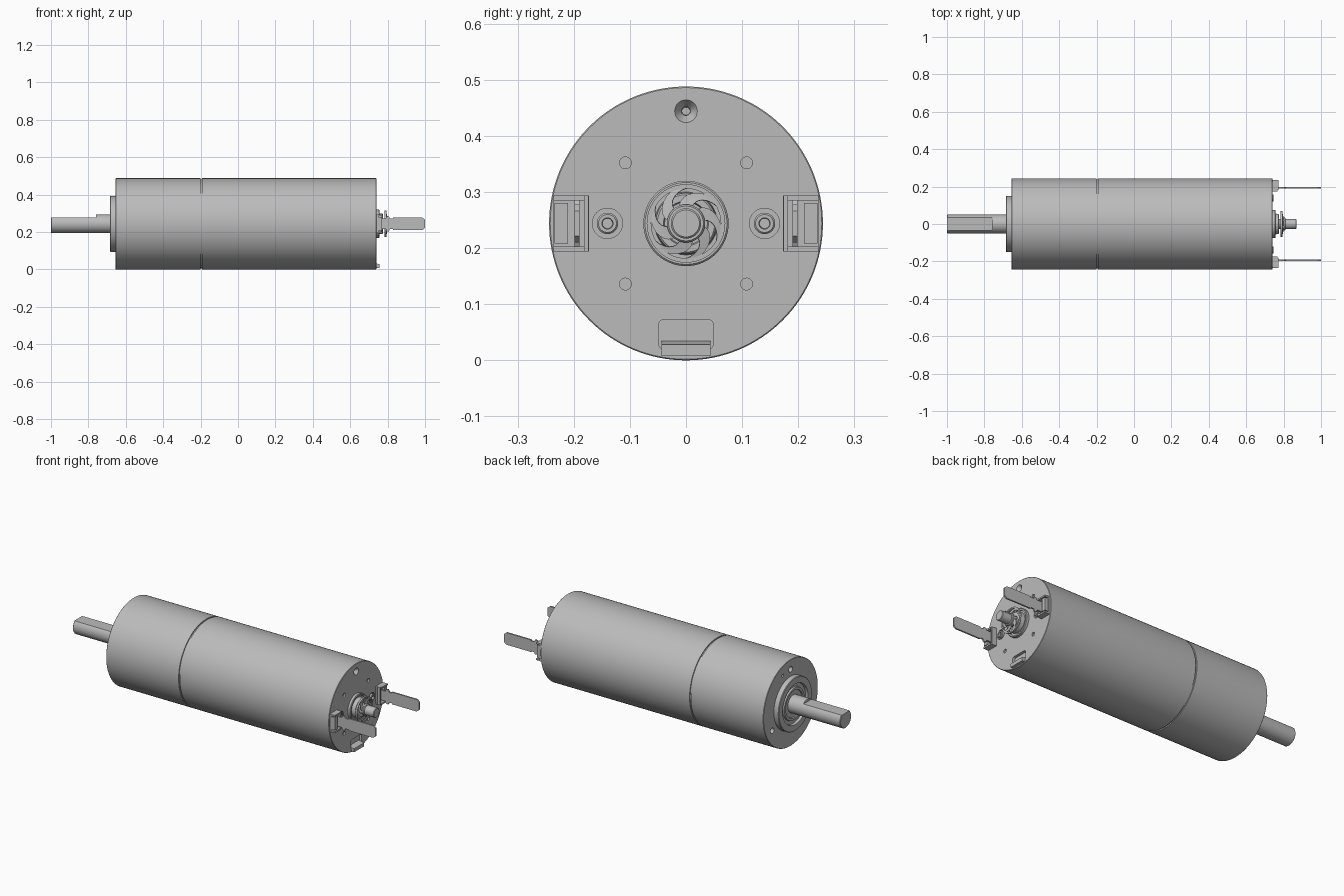
import bpy, bmesh, math
from math import sin, cos, pi
from mathutils import Matrix, Vector

cube = bpy.data.objects.get("Cube")
if cube:
    bpy.data.objects.remove(cube, do_unlink=True)

CZ = 0.244   # height of the motor axis
R = 0.244    # body radius
END = 0.74   # rear face

metal = bpy.data.materials.new("brushed grey metal")
GREY = (0.5, 0.5, 0.5, 1)
metal.diffuse_color = GREY
metal.use_nodes = True
metal.node_tree.nodes["Principled BSDF"].inputs["Base Color"].default_value = GREY


def make(name, bm):
    bmesh.ops.recalc_face_normals(bm, faces=bm.faces)
    me = bpy.data.meshes.new(name)
    bm.to_mesh(me)
    bm.free()
    me.materials.append(metal)
    ob = bpy.data.objects.new(name, me)
    bpy.context.collection.objects.link(ob)
    return ob


def activate(ob):
    bpy.ops.object.select_all(action='DESELECT')
    ob.select_set(True)
    bpy.context.view_layer.objects.active = ob


def smooth(ob):
    activate(ob)
    bpy.ops.object.shade_smooth_by_angle(angle=math.radians(30))
    return ob


def lathe(name, profile, y=0, z=0, n=64):
    """Revolve (x, radius) points about the x direction; closed by end caps."""
    bm = bmesh.new()
    rings = []
    for x, r in profile:
        rings.append([bm.verts.new((x, y + r * sin(2 * pi * i / n), CZ + z + r * cos(2 * pi * i / n)))
                      for i in range(n)])
    for a, b in zip(rings, rings[1:]):
        for i in range(n):
            j = (i + 1) % n
            bm.faces.new((a[i], a[j], b[j], b[i]))
    bm.faces.new(rings[0])
    bm.faces.new(rings[-1])
    return smooth(make(name, bm))


def box(name, x, y, z, bevel=0):
    """Box from (min, max) pairs; z is measured from the axis."""
    bm = bmesh.new()
    bmesh.ops.create_cube(bm, size=1)
    for v in bm.verts:
        v.co = Vector([lo + (hi - lo) * (c + 0.5) for (lo, hi), c in zip((x, y, z), v.co)])
        v.co.z += CZ
    if bevel:  # round the edges running along x
        edges = [e for e in bm.edges if abs(e.verts[0].co.x - e.verts[1].co.x) > 1e-5]
        bmesh.ops.bevel(bm, geom=edges, offset=bevel, segments=4, affect='EDGES', profile=0.5)
    return make(name, bm)


def cut(ob, cutters):
    for c in cutters:
        m = ob.modifiers.new("cut", 'BOOLEAN')
        m.operation, m.solver, m.object = 'DIFFERENCE', 'EXACT', c
        activate(ob)
        bpy.ops.object.modifier_apply(modifier=m.name)
        bpy.data.objects.remove(c, do_unlink=True)
    smooth(ob)


# Gearbox housing with stepped boss and ringed bearing face
gearbox = lathe("gearbox_housing", [
    (-0.672, 0.04), (-0.672, 0.075), (-0.679, 0.077), (-0.679, 0.09), (-0.670, 0.092),
    (-0.670, 0.112), (-0.685, 0.114), (-0.685, 0.147), (-0.682, 0.15), (-0.655, 0.15),
    (-0.655, R - 0.002), (-0.653, R), (-0.201, R), (-0.201, 0.1)], n=128)
holes = []
for k in range(3):
    a = 2 * pi * k / 3
    holes.append(lathe("mount_hole_cutter", [(-0.7, 0.016), (-0.60, 0.016)],
                       0.19 * sin(a), 0.19 * cos(a), 24))
holes.append(lathe("pin_hole_cutter", [(-0.7, 0.008), (-0.64, 0.008)], 0.07, 0.18, 16))
cut(gearbox, holes)

# Seam groove and motor can
lathe("seam_ring", [(-0.21, R - 0.006), (-0.18, R - 0.006)], n=128)
can = lathe("motor_can", [(-0.193, 0.1), (-0.193, R), (END - 0.002, R), (END, R - 0.002),
                          (END, 0.1)], n=128)
cutters = [lathe("oil_dimple_cutter", [(0.70, 0.007), (0.722, 0.008), (0.75, 0.027)], 0, 0.2, 32)]
cutters += [lathe("vent_cutter", [(0.732, 0.0105), (0.75, 0.0105)], sy * 0.108, sz * 0.108, 24)
            for sy in (-1, 1) for sz in (-1, 1)]
cutters += [lathe("screw_well_cutter", [(0.728, 0.027), (0.75, 0.027)], s * 0.14, 0, 32)
            for s in (-1, 1)]
cutters.append(box("slot_cutter", (0.725, 0.76), (-0.049, 0.049), (-0.224, -0.171), 0.01))
cut(can, cutters)

# Output shaft with a flat on top
shaft = lathe("output_shaft", [(-1, 0.047), (-0.997, 0.05), (-0.66, 0.05)])
cut(shaft, [box("flat_cutter", (-1.1, -0.76), (-0.1, 0.1), (0.035, 0.1))])

# Rear bearing hub, neck and shaft stub
lathe("rear_hub", [(0.73, 0.076), (0.753, 0.076), (0.756, 0.073), (0.756, 0.066),
                   (0.75, 0.064), (0.75, 0.056), (0.772, 0.054), (0.775, 0.051),
                   (0.775, 0.04), (0.768, 0.038), (0.768, 0.02)])
lathe("rear_shaft", [(0.73, 0.027), (0.865, 0.027), (0.868, 0.024)], n=48)
lathe("washer_collar", [(0.782, 0.02), (0.782, 0.034), (0.806, 0.034), (0.81, 0.031),
                        (0.81, 0.02)], n=48)

# Dished washer: rim and swept blades
rim = [(0.784, 0.062), (0.784, 0.07), (0.794, 0.07), (0.794, 0.062), (0.784, 0.062)]
lathe_rim = lathe("washer_rim", rim)
bm = bmesh.new()
bm.from_mesh(lathe_rim.data)
bmesh.ops.delete(bm, geom=[f for f in bm.faces if len(f.verts) > 4], context='FACES_ONLY')
bmesh.ops.remove_doubles(bm, verts=bm.verts, dist=1e-5)
bmesh.ops.recalc_face_normals(bm, faces=bm.faces)
bm.to_mesh(lathe_rim.data)
bm.free()

bm = bmesh.new()
for k in range(6):
    rows = []
    for i in range(9):
        t = i / 8
        r = 0.030 + 0.034 * t
        mid = 2 * pi * k / 6 + 0.9 * t * t
        half = 0.38 - 0.16 * t
        rows.append([bm.verts.new((0.799 - 0.008 * t, r * sin(mid + s * half),
                                   CZ + r * cos(mid + s * half))) for s in (-1, 1)])
    for a, b in zip(rows, rows[1:]):
        bm.faces.new((a[0], a[1], b[1], b[0]))
blades = make("washer_blades", bm)
thick = blades.modifiers.new("thickness", 'SOLIDIFY')
thick.thickness, thick.offset = 0.004, 0

# Crimped tab in the lower slot
tab = box("lower_tab", (0.72, 0.757), (-0.044, 0.044), (-0.236, -0.208))
for v in tab.data.vertices:  # slope its upper face outward
    if v.co.x > END and v.co.z > CZ - 0.22:
        v.co.z -= 0.008

# Screws and electrical terminals, mirrored on both sides
for s, side in ((1, "back"), (-1, "front")):
    def pair(a, b):
        return tuple(sorted((s * a, s * b)))

    lathe(side + "_screw", [(0.72, 0.019), (0.744, 0.019), (0.747, 0.016), (0.747, 0.01),
                            (0.734, 0.009)], s * 0.14, 0, 32)
    box(side + "_terminal_base", (0.735, 0.75), pair(0.173, 0.236), (-0.05, 0.05))
    box(side + "_terminal_outer_wall", (0.745, 0.77), pair(0.210, 0.234), (-0.036, 0.036))
    box(side + "_terminal_inner_wall", (0.745, 0.768), pair(0.174, 0.181), (-0.05, 0.05))
    for z in (-1, 1):
        lo, hi = sorted((z * 0.041, z * 0.05))
        box(side + "_terminal_flange", (0.745, 0.772), pair(0.181, 0.236), (lo, hi))

    # Flat blade: narrow neck, small barbs, chamfered tip
    upper = [(0.735, 0.028), (0.79, 0.028), (0.79, 0.038), (0.805, 0.042), (0.812, 0.029),
             (0.83, 0.029), (0.83, 0.034), (0.985, 0.034), (1.0, 0.022)]
    outline = upper + [(x, -z) for x, z in reversed(upper)]
    bm = bmesh.new()
    face = bm.faces.new([bm.verts.new((x, s * 0.190, CZ + z)) for x, z in outline])
    ext = bmesh.ops.extrude_face_region(bm, geom=[face])
    bmesh.ops.translate(bm, vec=(0, s * 0.009, 0),
                        verts=[g for g in ext["geom"] if isinstance(g, bmesh.types.BMVert)])
    blade = make(side + "_terminal_blade", bm)
    cut(blade, [])
